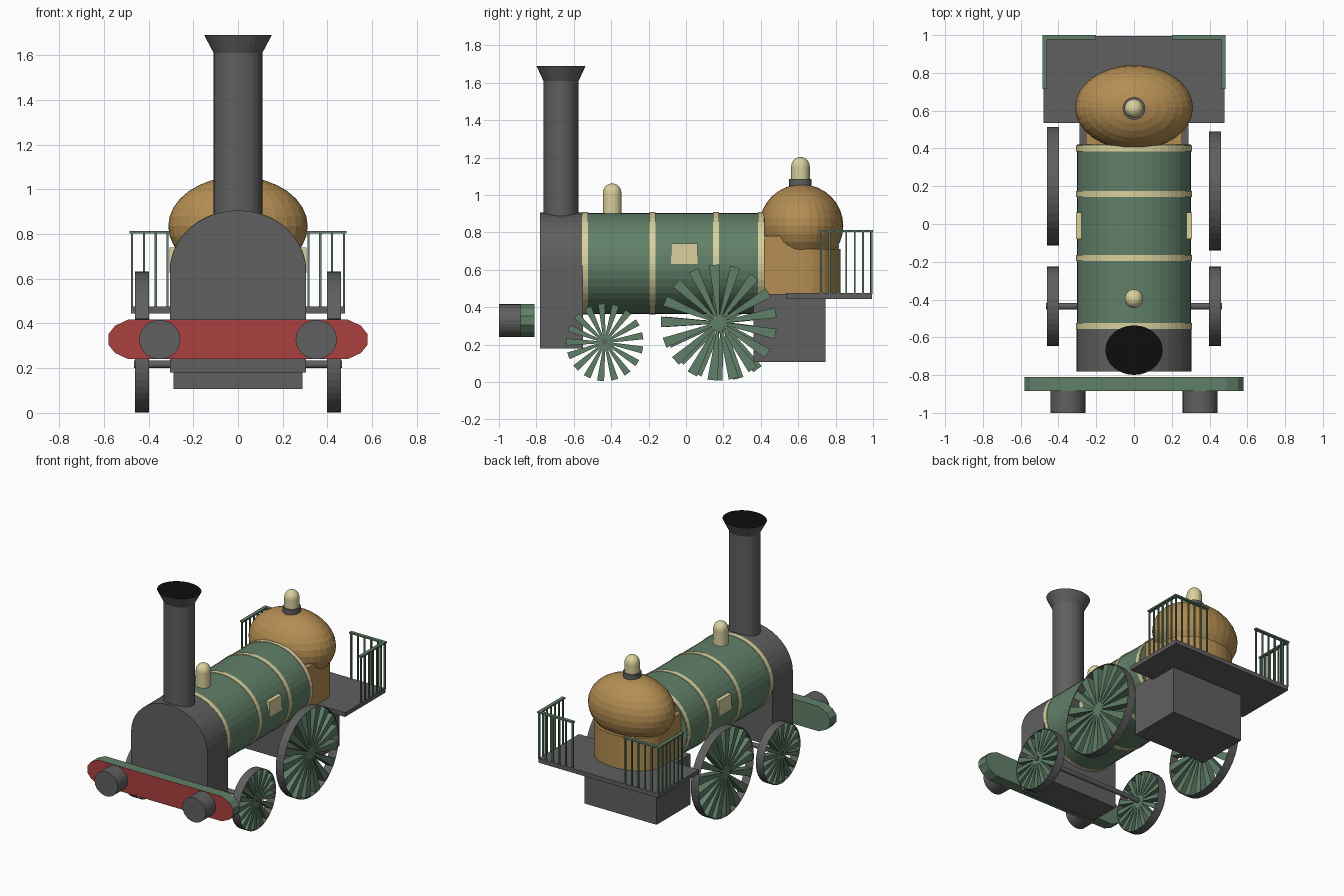
import bpy, bmesh, math
from mathutils import Vector

cube = bpy.data.objects.get("Cube")
if cube:
    bpy.data.objects.remove(cube, do_unlink=True)


def material(name, rgb):
    m = bpy.data.materials.new(name)
    m.use_nodes = True
    m.diffuse_color = (*rgb, 1)
    m.node_tree.nodes["Principled BSDF"].inputs["Base Color"].default_value = (*rgb, 1)
    return m


grey = material("iron grey", (0.115, 0.115, 0.115))
green = material("paint green", (0.12, 0.215, 0.14))
cream = material("brass cream", (0.70, 0.64, 0.34))
copper = material("copper", (0.46, 0.27, 0.085))
red = material("beam red", (0.41, 0.05, 0.05))
black = material("soot black", (0.004, 0.004, 0.004))


def finish(name, bm, *mats):
    bmesh.ops.recalc_face_normals(bm, faces=bm.faces)
    me = bpy.data.meshes.new(name)
    bm.to_mesh(me)
    bm.free()
    for m in mats:
        me.materials.append(m)
    ob = bpy.data.objects.new(name, me)
    bpy.context.collection.objects.link(ob)
    return ob


def loft(bm, rings, caps=True):
    """Bridge equal point rings into a tube, closing the ends if wanted."""
    rows = [[bm.verts.new(p) for p in ring] for ring in rings]
    n = len(rows[0])
    for a, b in zip(rows, rows[1:]):
        for i in range(n):
            j = (i + 1) % n
            bm.faces.new((a[i], a[j], b[j], b[i]))
    if caps:
        bm.faces.new(rows[0])
        bm.faces.new(rows[-1])


def place(axis, u, v, t):
    return {"x": (t, u, v), "y": (u, t, v), "z": (u, v, t)}[axis]


def prism(name, outline, axis, lo, hi, *mats, caps=True):
    bm = bmesh.new()
    loft(bm, [[place(axis, u, v, t) for u, v in outline] for t in (lo, hi)], caps)
    return finish(name, bm, *mats)


def box(name, x, y, z, mat):
    return prism(name, [(x[0], y[0]), (x[1], y[0]), (x[1], y[1]), (x[0], y[1])],
                 "z", z[0], z[1], mat)


def oval(u, v, ru, rv, n=32, start=0.0, sweep=2 * math.pi, closed=True):
    steps = n if closed else n - 1
    return [(u + ru * math.cos(start + sweep * i / steps),
             v + rv * math.sin(start + sweep * i / steps)) for i in range(n)]


def turned(name, y, profile, stretch, *mats):
    """Vertical lathe from (radius, height) pairs, widened in x."""
    bm = bmesh.new()
    loft(bm, [[(u, v, h) for u, v in oval(0, y, r * stretch, r)] for r, h in profile])
    return finish(name, bm, *mats)


def domed(r, base, shoulder, top, n=6):
    arc = [(r * math.cos(a), shoulder + (top - shoulder) * math.sin(a))
           for a in (i / n * math.pi * 0.48 for i in range(n + 1))]
    return [(r, base)] + arc


# Boiler with bands
MID, RX, RZ = 0.634, 0.302, 0.27
prism("boiler", oval(0, MID, RX, RZ, 40), "y", -0.56, 0.42, green)
for i, y in enumerate((-0.54, -0.18, 0.16, 0.4)):
    prism(f"boiler_band_{i}", oval(0, MID, RX + 0.004, RZ + 0.004, 40), "y",
          y - 0.016, y + 0.016, cream)

# Smokebox with arched top
arch = oval(0, MID, 0.305, 0.272, 21, 0, math.pi, False)
prism("smokebox", arch + [(-0.305, 0.18), (0.305, 0.18)], "y", -0.78, -0.55, grey)

# Chimney, black on the mouth
chimney = turned("chimney", -0.668, [(0.094, 0.86), (0.094, 1.61), (0.131, 1.69)],
                 1.155, grey, black)
for f in chimney.data.polygons:
    if f.center.z > 1.68:
        f.material_index = 1

# Steam dome
turned("steam_dome", -0.395, domed(0.05, 0.88, 1.01, 1.062), 0.98, cream)

# Firebox: iron lower box, D-shaped copper base, copper dome
box("ash_box", (-0.288, 0.288), (0.36, 0.745), (0.107, 0.47), grey)
box("firebox_front", (-0.255, 0.255), (0.41, 0.64), (0.46, 0.78), copper)
rear = oval(0, 0.64, 0.255, 0.185, 17, 0, math.pi, False)
prism("firebox_rear", rear, "z", 0.46, 0.71, copper)
bm = bmesh.new()
bmesh.ops.create_uvsphere(bm, u_segments=32, v_segments=16, radius=1)
bmesh.ops.scale(bm, vec=Vector((0.312, 0.224, 0.222)), verts=bm.verts)
bmesh.ops.translate(bm, vec=Vector((0, 0.617, 0.835)), verts=bm.verts)
finish("firebox_dome", bm, copper)
turned("valve_collar", 0.612, [(0.06, 1.03), (0.06, 1.085)], 1, grey)
turned("valve_cap", 0.612, domed(0.05, 1.08, 1.15, 1.204), 1, cream)

# Footplate
box("footplate", (-0.478, 0.478), (0.535, 0.995), (0.445, 0.475), grey)

# Front beam with a red face
half = [(0.49, 0.24), (0.55, 0.268), (0.58, 0.305), (0.58, 0.352), (0.55, 0.39), (0.49, 0.418)]
beam = prism("buffer_beam", half + [(-x, z) for x, z in reversed(half)], "y",
             -0.885, -0.81, green, red)
for f in beam.data.polygons:
    if abs(f.normal.y) > 0.9 and f.center.y < -0.87:
        f.material_index = 1


# Wheels: thin rim with blade spokes
def wheel(name, side, y, z, r, tip, count=17):
    lo, hi = sorted((side * 0.398, side * 0.46))
    prism(name + "_rim", oval(y, z, r, r, 40), "x", lo, hi, grey, caps=False)
    bm = bmesh.new()
    for i in range(count):
        a = math.pi / 2 + 0.08 + 2 * math.pi * i / count
        c, s = math.cos(a), math.sin(a)
        blade = [(0, -0.004), (r * 0.985, -tip), (r * 0.985, tip), (0, 0.004)]
        loft(bm, [[(t, y + u * c - v * s, z + u * s + v * c) for u, v in blade]
                  for t in (lo + 0.003, hi - 0.003)])
    finish(name + "_spokes", bm, green)


for label, s in (("left", 1), ("right", -1)):
    wheel(f"front_wheel_{label}", s, -0.435, 0.212, 0.21, 0.019)
    wheel(f"driving_wheel_{label}", s, 0.187 - s * 0.012, 0.318, 0.314, 0.028)
    prism(f"buffer_{label}", oval(s * 0.35, 0.328, 0.092, 0.088), "y", -1.0, -0.88, grey)
    # Maker's plate on the boiler side
    x0, x1 = sorted((s * 0.27, s * 0.306))
    box(f"side_plate_{label}", (x0, x1), (-0.08, 0.062), (0.632, 0.74), cream)
    # Railing: posts and top rails along the side and back
    spots = [(s * 0.474, 0.722 + 0.045 * i) for i in range(7)]
    spots += [(s * (0.474 - 0.053 * i), 0.99) for i in range(1, 6)]
    for i, (x, y) in enumerate(spots):
        box(f"rail_post_{label}_{i}", (x - 0.005, x + 0.005), (y - 0.005, y + 0.005),
            (0.47, 0.808), green)
    x0, x1 = sorted((s * 0.46, s * 0.485))
    box(f"side_rail_{label}", (x0, x1), (0.715, 1.0), (0.802, 0.813), green)
    x0, x1 = sorted((s * 0.2, s * 0.485))
    box(f"back_rail_{label}", (x0, x1), (0.977, 1.0), (0.802, 0.813), green)

# Front axle
prism("front_axle", oval(-0.435, 0.217, 0.017, 0.017, 16), "x", -0.465, 0.465, grey)
